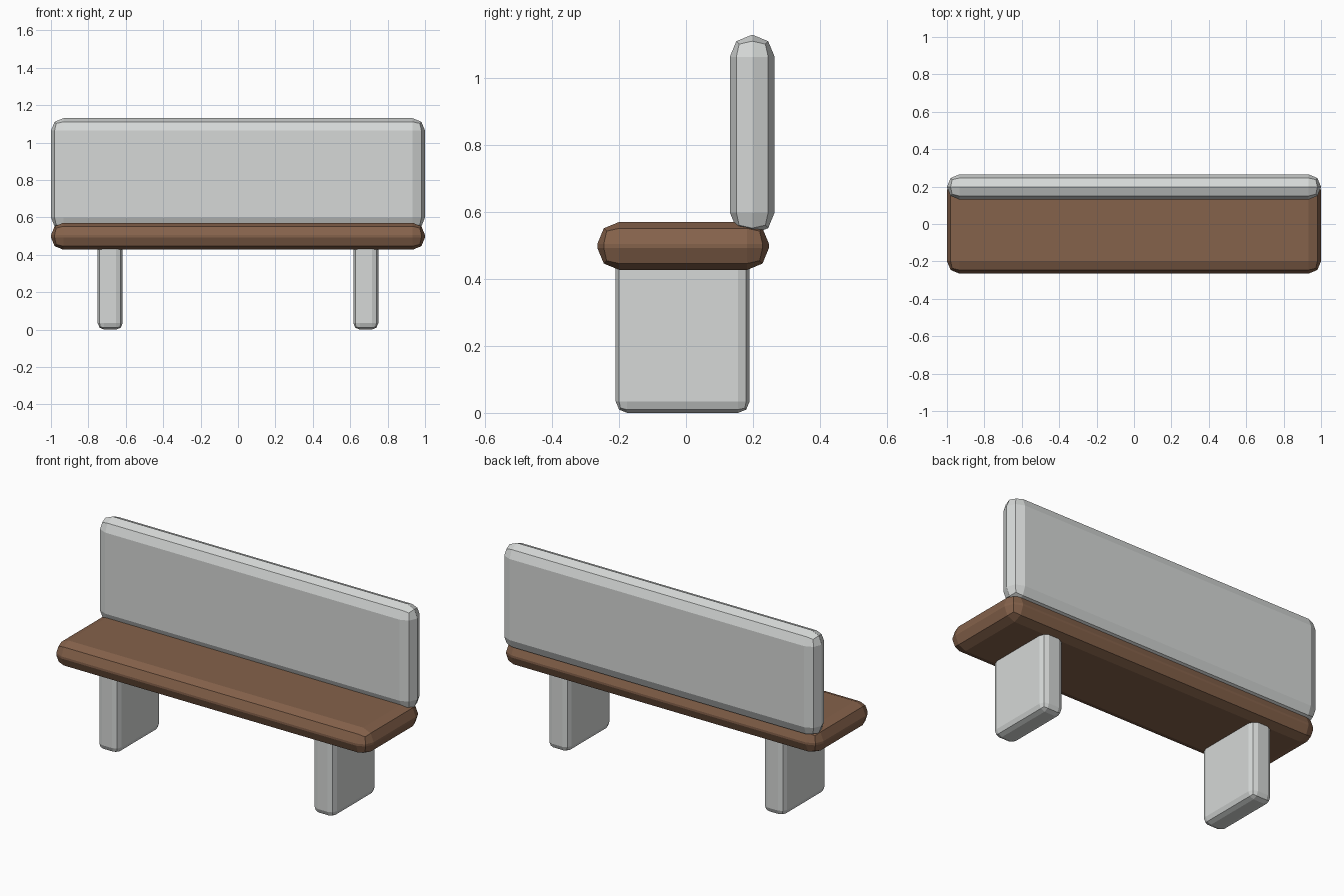
import bpy
from mathutils import Vector

if "Cube" in bpy.data.objects:
    bpy.data.objects.remove(bpy.data.objects["Cube"])


def material(name, color):
    mat = bpy.data.materials.new(name)
    mat.diffuse_color = (*color, 1.0)
    mat.use_nodes = True
    mat.node_tree.nodes["Principled BSDF"].inputs["Base Color"].default_value = mat.diffuse_color
    return mat


stone = material("pale_stone", (0.67, 0.69, 0.68))
wood = material("brown_wood", (0.235, 0.122, 0.07))


def rounded_block(name, low, high, bevel, mat):
    """Box between two corners with two-step rounded edges, flat shaded."""
    low, high = Vector(low), Vector(high)
    bpy.ops.mesh.primitive_cube_add(size=1, location=(low + high) / 2)
    obj = bpy.context.object
    obj.name = name
    size = high - low
    for v in obj.data.vertices:
        v.co = Vector(a * b for a, b in zip(v.co, size))
    mod = obj.modifiers.new("rounding", 'BEVEL')
    mod.width = bevel
    mod.segments = 2
    mod.limit_method = 'NONE'
    obj.data.materials.append(mat)
    return obj


# Seat slab and backrest, rounded over their full thickness
rounded_block("seat", (-1, -0.265, 0.427), (1, 0.248, 0.571), 0.066, wood)
rounded_block("backrest", (-1, 0.131, 0.533), (1, 0.265, 1.13), 0.066, stone)

# Two slab legs, mirrored left and right
for side, name in ((-1, "left_leg"), (1, "right_leg")):
    x0, x1 = sorted((side * 0.617, side * 0.75))
    rounded_block(name, (x0, -0.21, 0), (x1, 0.19, 0.5), 0.034, stone)
